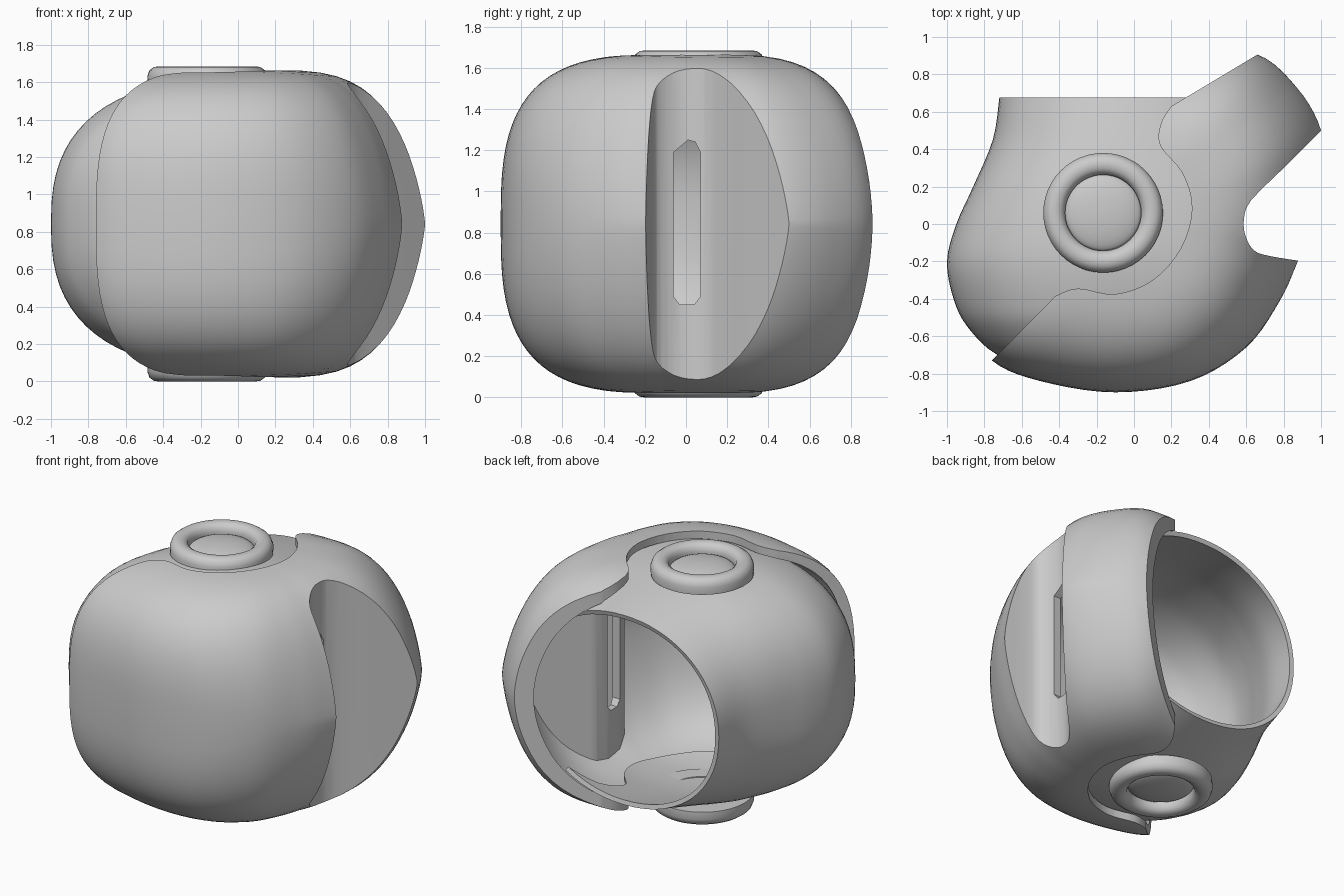
import bpy, bmesh, math
from mathutils import Vector

if "Cube" in bpy.data.objects:
    bpy.data.objects.remove(bpy.data.objects["Cube"])

ZC = 0.8425  # mid height


def make(name, verts, faces):
    me = bpy.data.meshes.new(name)
    bm = bmesh.new()
    vs = [bm.verts.new(v) for v in verts]
    for f in faces:
        bm.faces.new([vs[i] for i in f])
    bmesh.ops.remove_doubles(bm, verts=bm.verts, dist=1e-5)
    bmesh.ops.recalc_face_normals(bm, faces=bm.faces)
    bm.to_mesh(me)
    bm.free()
    ob = bpy.data.objects.new(name, me)
    bpy.context.collection.objects.link(ob)
    return ob


def spline(pts, n, closed=False):
    """Catmull-Rom resampling of a list of tuples."""
    p = [Vector(q) for q in pts]
    m, out = len(p), []
    get = (lambda i: p[i % m]) if closed else (lambda i: p[max(0, min(m - 1, i))])
    for i in range(m if closed else m - 1):
        a, b, c, d = (get(i + k) for k in (-1, 0, 1, 2))
        for j in range(n):
            t = j / n
            out.append(0.5 * (2 * b + (c - a) * t + (2 * a - 5 * b + 4 * c - d) * t * t
                              + (3 * b - a - 3 * c + d) * t ** 3))
    if not closed:
        out.append(p[-1])
    return out


def prism(name, poly, lo, hi, along_x=False):
    n = len(poly)
    vs = [(w, u, v) if along_x else (u, v, w) for w in (lo, hi) for u, v in poly]
    fs = [list(range(n)), list(range(n, 2 * n))]
    fs += [(i, (i + 1) % n, n + (i + 1) % n, n + i) for i in range(n)]
    return make(name, vs, fs)


def activate(ob):
    bpy.ops.object.select_all(action='DESELECT')
    ob.select_set(True)
    bpy.context.view_layer.objects.active = ob


def boolean(ob, cutter, op='DIFFERENCE'):
    activate(ob)
    m = ob.modifiers.new("cut", 'BOOLEAN')
    m.object, m.operation, m.solver = cutter, op, 'EXACT'
    bpy.ops.object.modifier_apply(modifier=m.name)
    bpy.data.objects.remove(cutter)


def smooth(ob, deg=35):
    activate(ob)
    bpy.ops.object.shade_smooth_by_angle(angle=math.radians(deg))


def bulb(name, outline, sxy, h, thick=0.0, rows=40):
    """Boxy ellipsoid over a plan outline; tapers more at the right."""
    n = len(outline)
    vs, fs = [(0, 0, ZC - h), (0, 0, ZC + h)], []
    for r in range(1, rows):
        f = math.pi * (r / rows - 0.5)
        for q in outline:
            w = max(0, math.cos(math.atan2(q[1], q[0]) - math.radians(12)))
            s = math.cos(f) ** (2 / (3.5 + 0.95 * w)) * (sxy - thick * w)
            t = math.copysign(abs(math.sin(f)) ** (2 / (3.0 - 1.75 * w)), f)
            vs.append((q[0] * s, q[1] * s, ZC + h * t))
    top = 2 + (rows - 2) * n
    for i in range(n):
        j = (i + 1) % n
        fs += [(0, 2 + j, 2 + i), (1, top + i, top + j)]
        for a in range(2, top, n):
            fs.append((a + i, a + j, a + n + j, a + n + i))
    return make(name, vs, fs)


# plan outline of the outer shell, and the plan line where it stops
OUT = spline([(-.76, -.73), (-.5, -.84), (-.1, -.9), (.3, -.84), (.6, -.66), (.78, -.41),
              (.88, -.19), (.96, 0), (1.01, .25), (1.0, .5), (.87, .73), (.65, .91),
              (.3, .92), (-.3, .85), (-.7, .65), (-.95, .2), (-1, -.2), (-.93, -.5)], 5, True)
EDGE = [tuple(v) for v in spline([(-.42, -.385), (-.3, -.345), (-.1, -.375), (.1, -.3), (.25, -.13),
                                  (.31, .08), (.26, .27), (.14, .42), (.145, .54), (.2, .63)], 4)]
REGION = [(-1.4, -1.38)] + EDGE + [(.65, .9), (1.2, 1.23), (-1.6, 1.6)]

# outer shell: hollow, with a wedge recess and a slot on the right
notch = [(1.4, -.24)] + [tuple(v) for v in spline(
    [(.87, -.195), (.72, -.17), (.64, -.14), (.595, -.06), (.588, .03), (.625, .125), (.78, .28)], 3)]
notch += [(1.0, .5), (1.5, 1.0)]
notch_back = [(1.4, -.31), (.87, -.25), (.67, -.22), (.57, -.15), (.54, -.06),
              (.54, .06), (.57, .15), (.96, .54), (1.5, 1.08)]
outer = bulb("outer_shell", OUT, 1.0, .825)
boolean(outer, prism("notch_cutter", notch, -1, 3))
cavity = bulb("cavity_cutter", OUT, .935, .775, .025)
boolean(cavity, prism("notch_back_cutter", notch_back, -1, 3))
boolean(outer, cavity)
boolean(outer, prism("edge_cutter", REGION, -1.1, 3.1))
slot = [(-.06, .49), (-.03, .45), (.04, .45), (.07, .49), (.07, 1.19), (.045, 1.24), (.01, 1.25), (-.06, 1.19)]
boolean(outer, prism("slot_cutter", slot, .4, .8, True))
smooth(outer)

# inner shell: lofted along y, open at the back
SEC = spline([(.675, .72, .645), (.45, .755, .70), (.2, .86, .75), (0, .95, .772), (-.2, 1.0, .775),
              (-.4, .965, .745), (-.55, .89, .69), (-.7, .73, .55), (-.79, .45, .36), (-.83, .12, .1)], 4)
N = 72
verts, faces = [], []
for y, a, b in SEC:
    for i in range(N):
        c, s = math.cos(2 * math.pi * i / N), math.sin(2 * math.pi * i / N)
        e = 2 / (2.55 - .45 * max(0, (y - .2) / .475))
        verts.append((a * math.copysign(abs(c) ** e, c), y, ZC + b * math.copysign(abs(s) ** e, s)))
for r in range(len(SEC) - 1):
    for i in range(N):
        j = (i + 1) % N
        faces.append((r * N + i, r * N + j, (r + 1) * N + j, (r + 1) * N + i))
faces.append(list(range((len(SEC) - 1) * N, len(SEC) * N)))
inner = make("inner_shell", verts, faces)
activate(inner)
sol = inner.modifiers.new("wall", 'SOLIDIFY')
sol.thickness, sol.offset = .03, -1
bpy.ops.object.modifier_apply(modifier=sol.name)
boolean(inner, prism("inner_keep", [(x + .06, y - .06) for x, y in REGION], -1.2, 3.2), 'INTERSECT')
smooth(inner)


def lathe(name, prof, sg, closed, m=48):
    """Spin an (r, height) profile about the pivot axis."""
    k = len(prof)
    vs = [(-.165 + r * math.cos(2 * math.pi * i / m), .06 + r * math.sin(2 * math.pi * i / m), ZC + sg * z)
          for i in range(m) for r, z in prof]
    fs = [(i * k + a, i * k + (a + 1) % k, (i + 1) % m * k + (a + 1) % k, (i + 1) % m * k + a)
          for i in range(m) for a in range(k if closed else k - 1)]
    smooth(make(name, vs, fs), 50)


# pivot rings with a low domed button inside, top and bottom
ring = [(.205, .74), (.203, .79), (.212, .822), (.235, .8385), (.26, .8425), (.285, .8385),
        (.308, .822), (.32, .79), (.318, .74)]
dome = [(.205 * math.sin(a * math.pi / 16) + .0005, .765 + .05 * math.cos(a * math.pi / 16)) for a in range(9)]
for side, sg in (("top", 1), ("bottom", -1)):
    lathe(side + "_ring", ring, sg, True)
    lathe(side + "_button", dome, sg, False)
